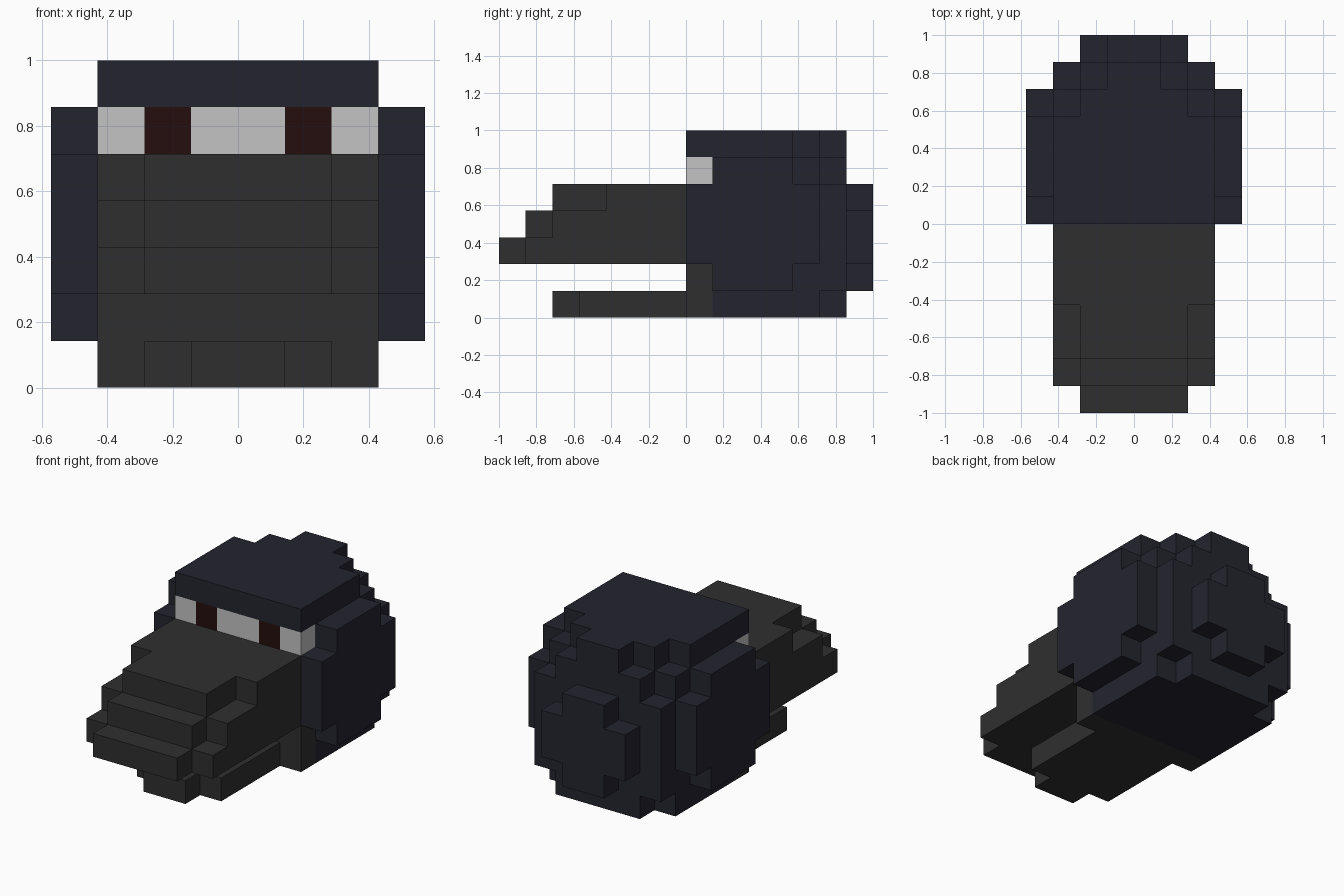
import bpy
import bmesh
from mathutils import Vector

if "Cube" in bpy.data.objects:
    bpy.data.objects.remove(bpy.data.objects["Cube"], do_unlink=True)

U = 1 / 7  # edge length of one block


def material(name, srgb):
    lin = [((c / 255 + 0.055) / 1.055) ** 2.4 if c > 10 else c / 255 / 12.92 for c in srgb]
    mat = bpy.data.materials.new(name)
    mat.use_nodes = True
    mat.diffuse_color = (*lin, 1)
    bsdf = mat.node_tree.nodes["Principled BSDF"]
    bsdf.inputs["Base Color"].default_value = (*lin, 1)
    bsdf.inputs["Roughness"].default_value = 0.9
    return mat


navy = material("dark navy", (36, 36, 47))
charcoal = material("charcoal", (47, 47, 47))
white = material("eye white", (196, 196, 196))
maroon = material("dark maroon", (37, 14, 14))

cells = {}   # block position -> part name
parts = {}   # part name -> material


def fill(name, mat, *boxes):
    """Fill blocks mirrored in x: (half width, y0, y1, z0, z1) in block units."""
    parts[name] = mat
    for w, y0, y1, z0, z1 in boxes:
        fill_range(name, mat, -w, w, y0, y1, z0, z1)


def fill_range(name, mat, x0, x1, y0, y1, z0, z1):
    parts[name] = mat
    for x in range(x0, x1):
        for y in range(y0, y1):
            for z in range(z0, z1):
                cells[x, y, z] = name


# Rounded head: stacked layers, side pads and the bump on the back
fill("head", navy,
     (3, 0, 5, 0, 1), (2, 0, 6, 0, 1),
     (3, 0, 6, 1, 5),
     (3, 0, 5, 5, 6), (2, 0, 6, 5, 6),
     (3, 0, 4, 6, 7), (2, 0, 5, 6, 7), (1, 0, 6, 6, 7),
     (4, 0, 5, 2, 5), (4, 1, 4, 1, 6),
     (2, 6, 7, 2, 4), (1, 6, 7, 1, 5))

# Eye band with two pupils
fill("eye_band", white, (3, 0, 1, 5, 6))
fill_range("right_pupil", maroon, -2, -1, 0, 1, 5, 6)
fill_range("left_pupil", maroon, 1, 2, 0, 1, 5, 6)

# Upper beak: three steps, each with clipped front corners
for step in range(3):
    z, tip = 2 + step, step - 7
    corner = -3 if step == 2 else tip + 1
    fill("upper_beak", charcoal, (3, corner, 0, z, z + 1), (2, tip, 0, z, z + 1))

# Lower beak and its hinge block
fill("lower_beak", charcoal, (2, -4, 0, 0, 1), (1, -5, 0, 0, 1))
fill("beak_hinge", charcoal, (3, 0, 1, 0, 2))

AXES = [Vector((1, 0, 0)), Vector((0, 1, 0)), Vector((0, 0, 1))]


def build(name, mat):
    """Make the outer skin of one part from its exposed block sides."""
    bm = bmesh.new()
    for cell in [c for c, part in cells.items() if part == name]:
        centre = Vector(cell) + Vector((0.5, 0.5, 0.5))
        for i, axis in enumerate(AXES):
            for side in (-1, 1):
                n = axis * side
                if tuple(int(a + b) for a, b in zip(cell, n)) in cells:
                    continue
                a = AXES[(i + 1) % 3] / 2
                b = AXES[(i + 2) % 3] / 2 * side
                mid = centre + n / 2
                quad = (mid - a - b, mid + a - b, mid + a + b, mid - a + b)
                bm.faces.new([bm.verts.new(p * U) for p in quad])
    bmesh.ops.remove_doubles(bm, verts=bm.verts[:], dist=U / 100)
    mesh = bpy.data.meshes.new(name)
    bm.to_mesh(mesh)
    bm.free()
    mesh.materials.append(mat)
    bpy.context.collection.objects.link(bpy.data.objects.new(name, mesh))


for part_name, part_mat in parts.items():
    build(part_name, part_mat)
